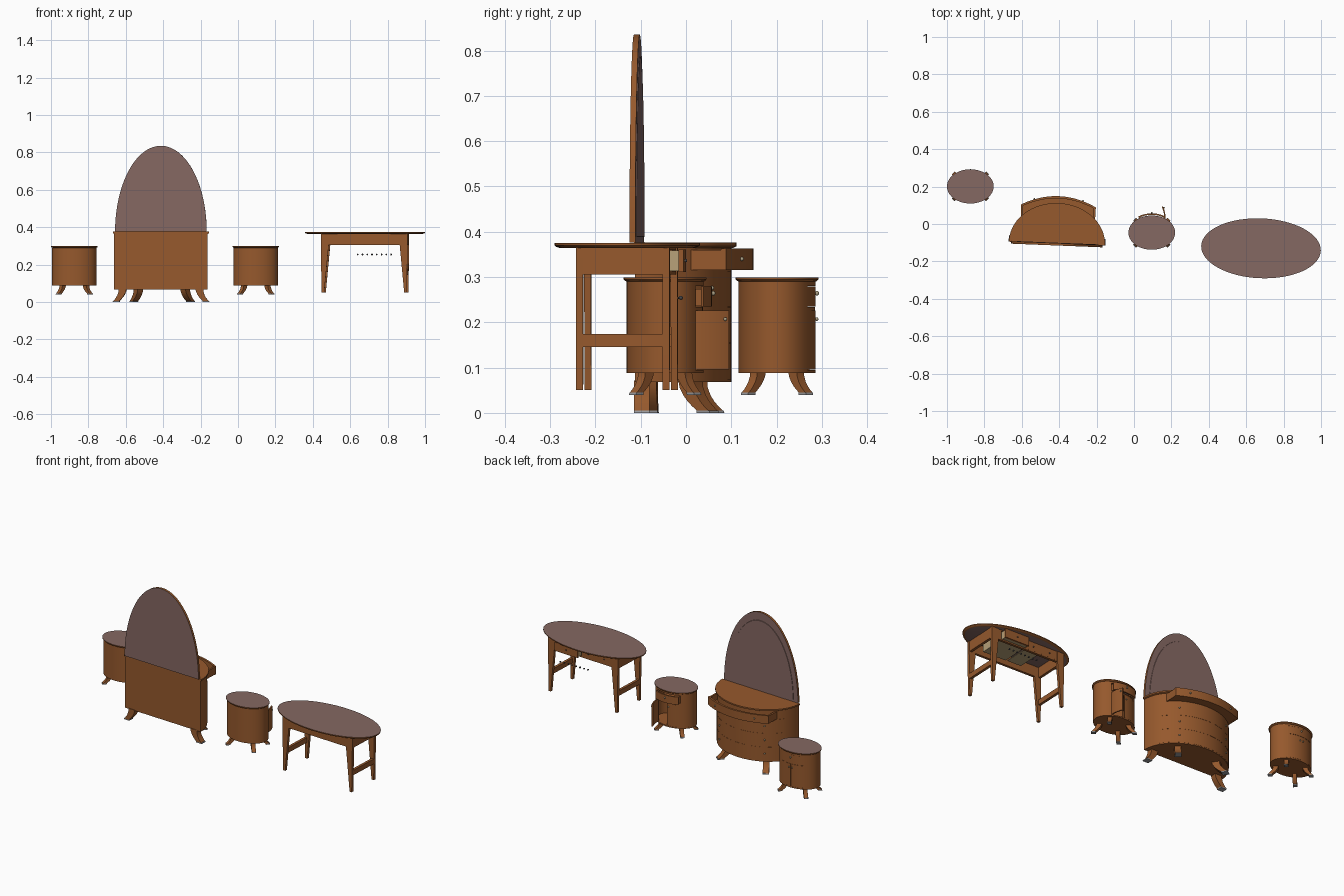
import bpy, bmesh, math
from mathutils import Matrix, Vector

if "Cube" in bpy.data.objects:
    bpy.data.objects.remove(bpy.data.objects["Cube"])


def material(name, r, g, b):
    m = bpy.data.materials.new(name)
    m.diffuse_color = (r, g, b, 1)
    m.use_nodes = True
    m.node_tree.nodes["Principled BSDF"].inputs["Base Color"].default_value = m.diffuse_color
    return m


WOOD = material("warm wood", 0.305, 0.100, 0.026)
MAUVE = material("mauve glass", 0.235, 0.138, 0.122)
BEIGE = material("pale drawer lining", 0.48, 0.36, 0.19)
METAL = material("pale metal", 0.42, 0.36, 0.24)
DARK = material("dark metal", 0.06, 0.06, 0.065)
GREY = material("grey foot cap", 0.32, 0.32, 0.33)

place = Matrix()          # placement of the piece being built


def finish(name, bm, mats, faced=None):
    """Place mesh; large faces whose normal follows axis `faced` get the second material."""
    bmesh.ops.recalc_face_normals(bm, faces=bm.faces)
    if faced is not None:
        for f in bm.faces:
            f.material_index = int(abs(f.normal[faced]) > 0.9 and len(f.verts) > 8)
    bm.transform(place)
    me = bpy.data.meshes.new(name)
    bm.to_mesh(me)
    bm.free()
    for m in mats:
        me.materials.append(m)
    bpy.context.collection.objects.link(bpy.data.objects.new(name, me))


def loft(name, rings, mats, faced=None):
    bm = bmesh.new()
    vs = [[bm.verts.new(p) for p in r] for r in rings]
    n = len(rings[0])
    for a, b in zip(vs, vs[1:]):
        for i in range(n):
            bm.faces.new((a[i], a[(i + 1) % n], b[(i + 1) % n], b[i]))
    bm.faces.new(vs[0])
    bm.faces.new(vs[-1])
    finish(name, bm, mats, faced)


def prism(name, pts, z0, z1, mat=WOOD):
    loft(name, [[(x, y, z) for x, y in pts] for z in (z0, z1)], [mat])


def rect(x0, x1, y0, y1):
    return [(x0, y0), (x1, y0), (x1, y1), (x0, y1)]


def box(name, x0, x1, y0, y1, z0, z1, mat=WOOD):
    prism(name, rect(x0, x1, y0, y1), z0, z1, mat)


def arc(rx, ry, a0, a1, n=24):
    return [(rx * math.cos(math.radians(a0 + (a1 - a0) * i / n)),
             ry * math.sin(math.radians(a0 + (a1 - a0) * i / n))) for i in range(n + 1)]


def oval(rx, ry, n=56):
    return arc(rx, ry, 0, 360, n)[:-1]


def band(rx, ry, a0, a1, t, n=24):
    return arc(rx, ry, a0, a1, n) + arc(rx - t, ry - t, a1, a0, n)


def knob(name, x, y, z, mat=METAL, r=0.0045):
    bm = bmesh.new()
    bmesh.ops.create_uvsphere(bm, u_segments=12, v_segments=8, radius=r,
                              matrix=Matrix.Translation((x, y + r * .6, z)))
    bmesh.ops.create_cone(bm, cap_ends=True, segments=10, radius1=r * .5, radius2=r * .5, depth=r * 2,
                          matrix=Matrix.Translation((x, y, z)) @ Matrix.Rotation(math.pi / 2, 4, 'X'))
    finish(name, bm, [mat])


def splayed_leg(name, x, y, dx, dy, z0, z1, w):
    """Leg sweeping outwards by (dx, dy) to a metal-capped foot."""
    d = Vector((dx, dy)).normalized()
    s = Vector((-d.y, d.x)) * w * .5

    def ring(t, z, k):
        c = Vector((x + dx * t * t, y + dy * t * t))
        e = d * w * k
        return [(*p, z) for p in (c + e + s, c + e - s, c - e - s, c - e + s)]
    h = z1 - z0 - .005
    ts = [0, .25, .5, .7, .85, 1]
    loft(name, [ring(t, z1 - h * t, .62 - .16 * t) for t in ts], [WOOD])
    loft(name + "_cap", [ring(1.02, z0, .53), ring(1, z0 + .0055, .52)], [GREY])


def at(x, y, deg=0):
    return Matrix.Translation((x, y, 0)) @ Matrix.Rotation(math.radians(deg), 4, 'Z')


# ---- round nightstands, one closed and one open ----
def nightstand(tag, x, y, opened):
    global place
    base = place = at(x, y)
    RX, RY = .119, .085
    slab = [(.115, .081, .289), (.121, .088, .291), (.125, .0915, .295), (.125, .0915, .299)]
    loft(tag + "_top", [[(px, py, z) for px, py in oval(a, b)] for a, b, z in slab],
         [WOOD, MAUVE], 2)
    prism(tag + "_base", oval(RX, RY), .088, .095)
    for sx in (-1, 1):
        for sy in (-1, 1):
            splayed_leg(tag + "_leg", sx * .062, sy * .042, sx * .021, sy * .021, .040, .092, .022)
    # open carcass between base and top
    prism(tag + "_shell", band(RX, RY, 128, 412, .007, 48), .093, .290)
    prism(tag + "_shelf", oval(RX - .001, RY - .001), .226, .234)
    prism(tag + "_top_rail", band(RX, RY, 52, 128, .007), .280, .290)
    box(tag + "_divider", -.003, .003, -.07, .072, .095, .228)
    # drawer
    place = base @ at(0, .018 if opened else 0)
    prism(tag + "_drawer_front", band(RX, RY, 52.2, 127.8, .008), .2345, .2795)
    box(tag + "_drawer_bottom", -.066, .066, -.05, .064, .236, .240)
    for s in (-1, 1):
        box(tag + "_drawer_side", s * .066 - .003, s * .066 + .003, -.05, .064, .236, .274)
    knob(tag + "_drawer_knob", 0, .085, .264, METAL, .005)
    # two curved doors, the +x one swings open
    for s in (-1, 1):
        place = base
        if s > 0 and opened:
            place = base @ at(.073, .067, -66) @ at(-.073, -.067)
        a0, a1 = (52.2, 89.8) if s > 0 else (90.2, 127.8)
        prism(tag + "_door", band(RX, RY, a0, a1, .007, 12), .0955, .2255)
        knob(tag + "_door_knob", s * .010, .085, .207, METAL, .004)


nightstand("closed_nightstand", -.875, .201, False)
nightstand("open_nightstand", .095, -.046, True)

# ---- half-round dresser with mirror ----
D = place = at(-.412, -.103, -2.3)
RX, RY = .250, .203
prism("dresser_body", arc(RX, RY, 0, 180, 40), .068, .366)
slab = [(.250, .207, .364), (.257, .215, .368), (.257, .215, .376)]
loft("dresser_top", [[(x, y, z) for x, y in [(-a, -.002), (a, -.002)] + arc(a, b, 0, 180, 40)[1:-1]]
                     for a, b, z in slab], [WOOD])
for i in range(3):        # closed drawers, nearly flush
    z = .074 + i * .080
    prism("dresser_drawer_front", band(RX + .0008, RY + .0008, 27, 153, .006, 28), z, z + .079)
    for s in (-1, 1):
        knob("dresser_knob", s * .15, .164, z + .042)
# top drawer, pulled out
front = [(.2 * i / 12, .252 - .052 * (i / 12) ** 2) for i in range(-12, 13)]
prism("open_drawer_front", front + [(x, y - .012) for x, y in front[::-1]], .316, .363)
prism("open_drawer_bottom", [(x * .97, y - .008) for x, y in front] + [(.19, .10), (-.19, .10)],
      .317, .323)
for s in (-1, 1):
    box("open_drawer_side", s * .194 - .005, s * .194 + .005, .09, .2, .316, .360)
    knob("open_drawer_knob", s * .13, .229, .34)
# splayed legs
for s in (-1, 1):
    splayed_leg("dresser_rear_leg", s * .205, .014, s * .034, .001, 0, .072, .034)
    splayed_leg("dresser_front_leg", s * .125, .118, s * .026, .038, 0, .072, .034)


def arch(k, y, z0, h):    # half-ellipse mirror outline
    return [(x, y, z0 + z) for x, z in arc(.245 * k, h, 0, 180, 40)]


loft("mirror_board", [arch(1, -.012, .376, .459), arch(1, .001, .376, .459)], [WOOD, MAUVE], 1)
loft("mirror_glass", [arch(.88, 0, .388, .40), arch(.875, .003, .389, .397)], [MAUVE])

# ---- oval writing table ----
place = at(.679, -.13, -2.4)
slab = [(.308, .148, .364), (.317, .157, .367), (.32, .16, .370), (.32, .16, .375)]
loft("table_top", [[(x, y, z) for x, y in oval(a, b, 64)] for a, b, z in slab], [WOOD, MAUVE], 2)
for sx in (-1, 1):
    for sy in (-1, 1):
        y0, y1 = sy * .103, sy * .088
        loft("table_leg", [[(sx * a, y, z) for a, y in rect(i, o, y0, y1)]
                           for i, o, z in ((.214, .228, .05), (.190, .232, .305), (.190, .232, .366))],
             [WOOD])
    x0, x1 = sorted((sx * .229, sx * .214))
    box("table_end_apron", x0, x1, -.09, .09, .305, .366)
    box("table_stretcher", x0, x1, -.09, .09, .145, .174)
box("table_long_apron", -.2, .2, -.102, -.088, .305, .366)
# drawer side: rails, fixed fronts and one open drawer
box("table_upper_rail", -.2, .2, .086, .100, .360, .366)
box("table_lower_rail", -.2, .2, .086, .100, .305, .313)
box("table_closed_front_left", -.195, -.082, .087, .1005, .312, .361)
box("table_closed_front_mid", -.081, .010, .087, .1005, .312, .361)
box("table_end_panel", .168, .2, .086, .100, .305, .366)
for x in (-.14, -.036):
    knob("table_knob", x, .101, .336, DARK, .0035)
box("table_drawer_front", .014, .166, .121, .131, .311, .361)
box("table_drawer_bottom", .018, .162, -.06, .122, .313, .317, BEIGE)
for x in (.018, .158):
    box("table_drawer_side", x, x + .004, -.06, .122, .314, .358, BEIGE)
box("table_drawer_back", .018, .162, -.064, -.06, .314, .358, BEIGE)
box("table_mid_drawer_bottom", -.079, .008, -.06, .088, .313, .317, BEIGE)
knob("table_drawer_knob", .09, .131, .336, DARK, .0035)
# row of small loose knobs below the drawers
place = Matrix()
for i in range(8):
    knob("loose_knob", .64 + i * .0255, -.014, .254, DARK, .0045)

# smooth curved surfaces, keep edges sharp
for o in bpy.context.scene.objects:
    o.select_set(True)
    bpy.context.view_layer.objects.active = o
bpy.ops.object.shade_smooth_by_angle(angle=math.radians(30))
